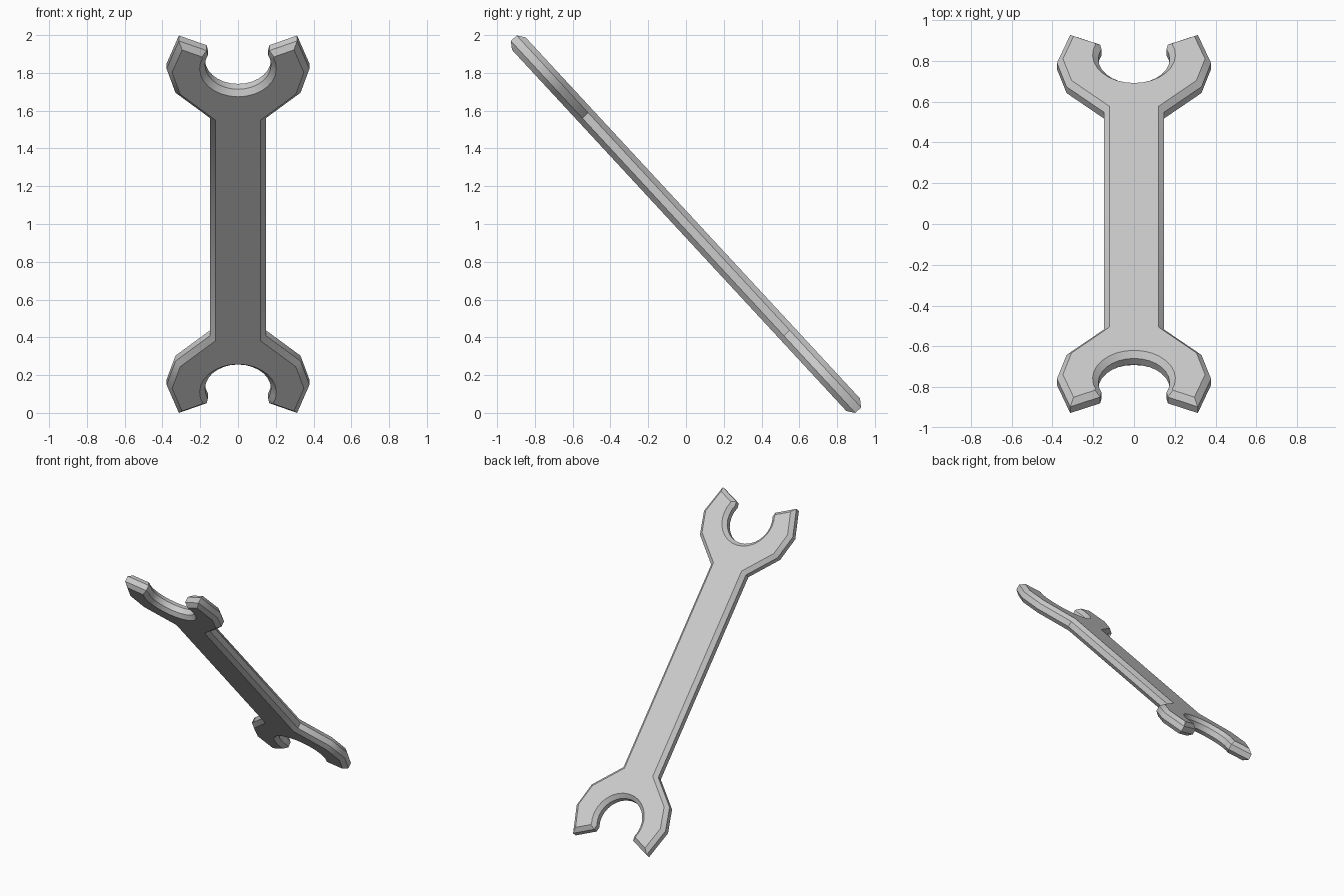
import bpy, bmesh, math
from mathutils import Matrix, Vector

if "Cube" in bpy.data.objects:
    bpy.data.objects.remove(bpy.data.objects["Cube"])

HALF, CH = 0.049, 0.028          # half thickness, chamfer width
TILT = math.radians(47.2)

# Quarter outline (x >= 0, y >= 0): handle, shoulder, jaw, tip, then throat arc
quarter = [(0.148, 0.785), (0.331, 0.968), (0.378, 1.14), (0.313, 1.342), (0.166, 1.272)]
arc_c, arc_r, arc_n = 1.168, 0.175, 9
a0, a1 = math.radians(24), math.radians(-90)
for i in range(arc_n + 1):
    a = a0 + (a1 - a0) * i / arc_n
    quarter.append((arc_r * math.cos(a), arc_c + arc_r * math.sin(a)))

# Mirror across both axes into one closed counter-clockwise loop
top = quarter + [(-x, y) for x, y in quarter[-2::-1]]
outline = [Vector(p) for p in top + [(-x, -y) for x, y in top]]


def inset(loop, d):
    """Mitred inward offset of a counter-clockwise loop."""
    out = []
    for i, p in enumerate(loop):
        e1 = (p - loop[i - 1]).normalized()
        e2 = (loop[(i + 1) % len(loop)] - p).normalized()
        n1, n2 = Vector((-e1.y, e1.x)), Vector((-e2.y, e2.x))
        out.append(p + (n1 + n2) * d / (1 + n1.dot(n2)))
    return out


# Chamfered wrench body: four stacked rings plus two caps
bm = bmesh.new()
inner = inset(outline, CH)
layers = [(inner, -HALF), (outline, CH - HALF), (outline, HALF - CH), (inner, HALF)]
rings = [[bm.verts.new((p.x, p.y, z)) for p in loop] for loop, z in layers]
n = len(outline)
for lo, hi in zip(rings, rings[1:]):
    for i in range(n):
        j = (i + 1) % n
        bm.faces.new((lo[i], lo[j], hi[j], hi[i]))
caps = [bm.faces.new(rings[-1]), bm.faces.new(rings[0][::-1])]
bm.normal_update()
bmesh.ops.triangulate(bm, faces=caps, ngon_method='EAR_CLIP')
bm.normal_update()

# Lean the wrench: one end on the floor at the back, the other raised at the front
bm.transform(Matrix.Rotation(-TILT, 4, 'X'))
low = min(v.co.z for v in bm.verts)
bm.transform(Matrix.Translation((0, 0, -low)))

mesh = bpy.data.meshes.new("open_end_wrench")
bm.to_mesh(mesh)
bm.free()
wrench = bpy.data.objects.new("open_end_wrench", mesh)
bpy.context.collection.objects.link(wrench)
bpy.context.view_layer.objects.active = wrench
wrench.select_set(True)
bpy.ops.object.shade_smooth_by_angle(angle=math.radians(34))
